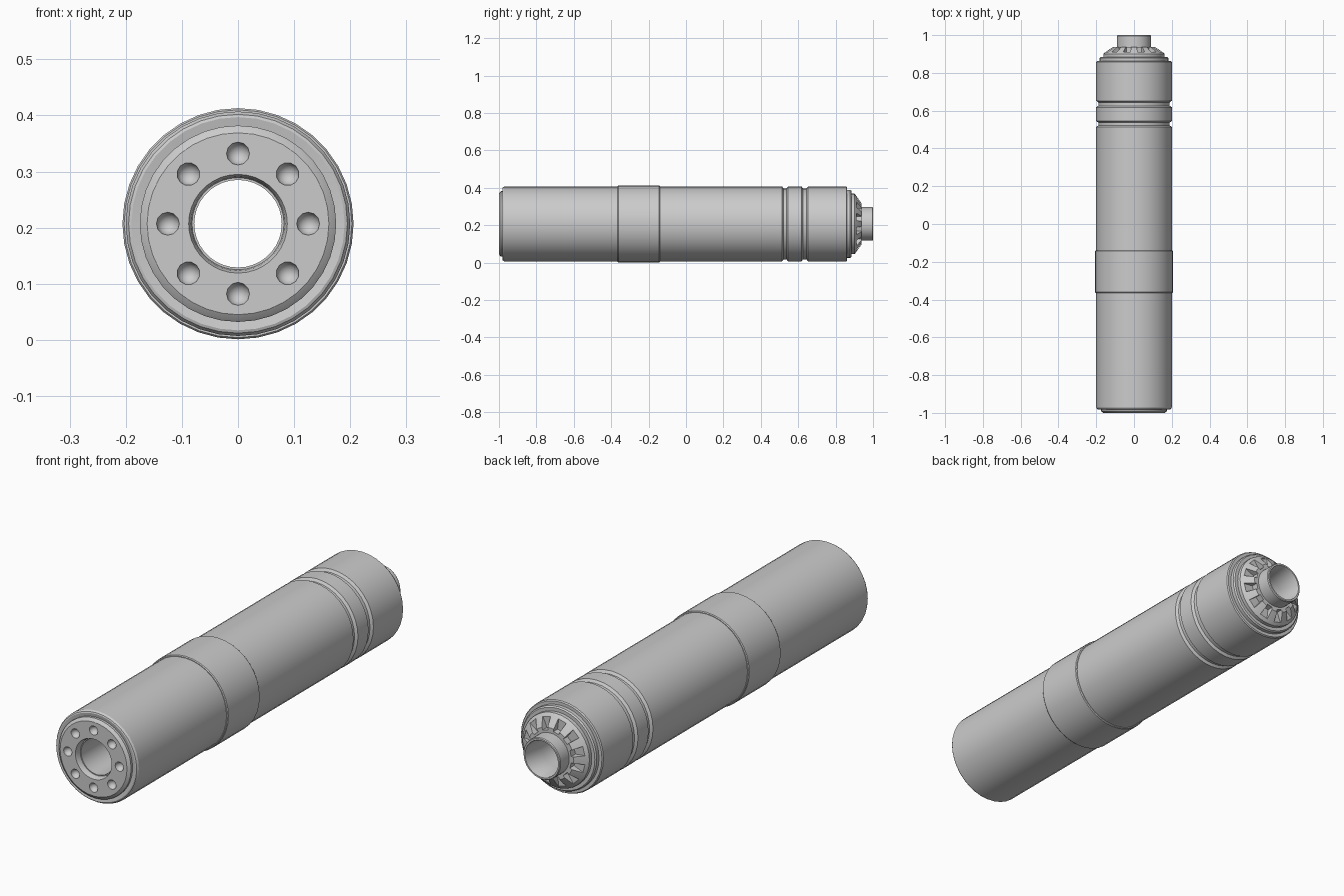
import bpy, bmesh
from math import radians, pi
from mathutils import Matrix, Vector

if "Cube" in bpy.data.objects:
    bpy.data.objects.remove(bpy.data.objects["Cube"])

CZ = 0.207    # height of the long axis
SEGS = 36


def add_object(name, bm):
    bmesh.ops.recalc_face_normals(bm, faces=bm.faces[:])
    me = bpy.data.meshes.new(name)
    bm.to_mesh(me)
    bm.free()
    ob = bpy.data.objects.new(name, me)
    bpy.context.collection.objects.link(ob)
    return ob


def lathe(name, profile, segs=SEGS):
    """Revolve a closed (y, radius) outline about the long axis."""
    bm = bmesh.new()
    rings = []
    for i in range(segs):
        rot = Matrix.Rotation(2 * pi * i / segs, 3, 'Y')
        rings.append([bm.verts.new(rot @ Vector((0, y, r)) + Vector((0, 0, CZ)))
                      for y, r in profile])
    n = len(profile)
    for i in range(segs):
        a, b = rings[i], rings[(i + 1) % segs]
        for j in range(n):
            k = (j + 1) % n
            bm.faces.new((a[j], a[k], b[k], b[j]))
    return add_object(name, bm)


def around(count, offset=0.0):
    for i in range(count):
        yield (Matrix.Translation((0, 0, CZ))
               @ Matrix.Rotation(2 * pi * i / count + offset, 4, 'Y'))


def cut(ob, bm):
    cutter = add_object("cutter", bm)
    cutter.hide_render = True
    mod = ob.modifiers.new("cut", 'BOOLEAN')
    mod.operation = 'DIFFERENCE'
    mod.solver = 'EXACT'
    mod.object = cutter
    bpy.context.view_layer.objects.active = ob
    bpy.ops.object.modifier_apply(modifier=mod.name)
    bpy.data.objects.remove(cutter)


# Main sleeve with rounded front rim and two pairs of grooves near the back
R, G = 0.2, 0.189
sleeve = [(-0.978, 0.17), (-0.982, 0.19), (-0.98, 0.195), (-0.972, R)]
for a, b in ((0.514, 0.545), (0.618, 0.652)):
    sleeve += [(a, R), (a + 0.008, G), (b - 0.008, G), (b, R)]
sleeve += [(0.857, R), (0.862, 0.196), (0.862, 0.17)]
parts = [lathe("sleeve", sleeve)]

# Raised middle band
parts.append(lathe("middle_band", [
    (-0.365, 0.195), (-0.365, 0.203), (-0.361, 0.206),
    (-0.144, 0.206), (-0.14, 0.203), (-0.14, 0.195)]))

# Front cap with countersunk bore and eight round dimples
front = lathe("front_cap", [
    (-0.9, 0.172), (-0.99, 0.175), (-0.993, 0.172), (-1.0, 0.162),
    (-1.0, 0.088), (-0.99, 0.084), (-0.975, 0.082), (-0.975, 0.078), (-0.9, 0.078)])
bm = bmesh.new()
for m in around(8):
    bmesh.ops.create_uvsphere(
        bm, u_segments=12, v_segments=8, radius=0.0205,
        matrix=m @ Matrix.Translation((0, -1.0, 0.125)) @ Matrix.Rotation(pi / 2, 4, 'X'))
cut(front, bm)
parts.append(front)

# Inner bore wall
parts.append(lathe("bore", [(-0.91, 0.078), (0.9, 0.078), (0.9, 0.084), (-0.91, 0.084)]))

# Stepped ring at the back
parts.append(lathe("back_ring", [
    (0.84, 0.14), (0.84, 0.182), (0.878, 0.182), (0.884, 0.177), (0.884, 0.14)]))

# Conical back cap with twelve radial notches
back = lathe("back_cap", [
    (0.86, 0.08), (0.86, 0.162), (0.9, 0.162), (0.906, 0.156),
    (0.937, 0.112), (0.937, 0.08)])
bm = bmesh.new()
for m in around(12, pi / 12):
    new = bmesh.ops.create_cube(bm, size=1.0)['verts']
    for v in new:
        w = 0.04 if v.co.z > 0 else 0.026
        v.co = m @ Vector((v.co.x * w, 0.908 + (v.co.y + 0.5) * 0.06,
                           0.148 if v.co.z > 0 else 0.1))
cut(back, bm)
parts.append(back)

# Back tube
parts.append(lathe("back_tube", [
    (0.89, 0.078), (0.89, 0.09), (0.996, 0.09), (1.0, 0.087), (1.0, 0.08), (0.996, 0.078)]))

# Smooth shading with crisp edges
for ob in bpy.data.objects:
    ob.select_set(ob in parts)
bpy.context.view_layer.objects.active = parts[0]
bpy.ops.object.shade_smooth_by_angle(angle=radians(30))
